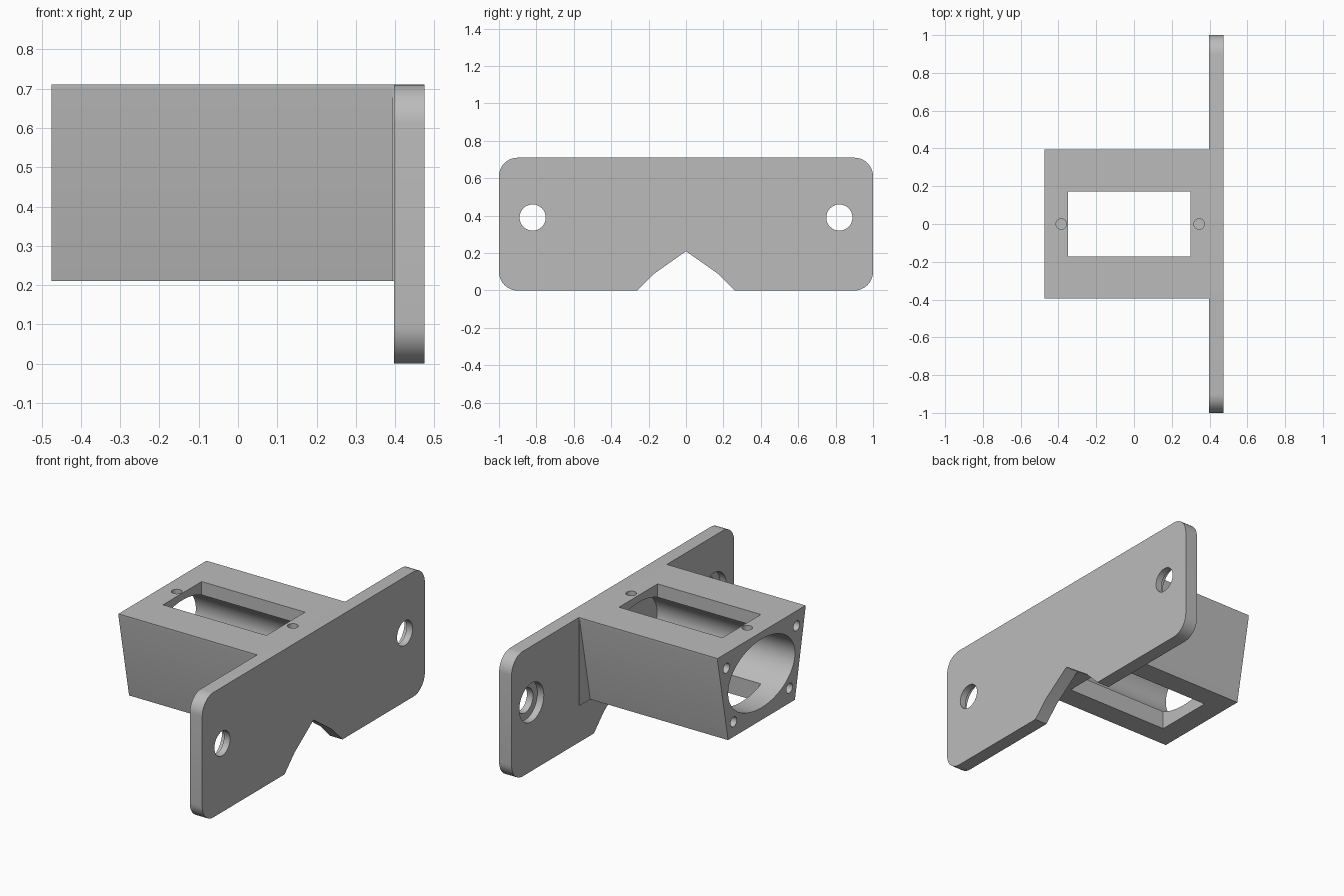
import bpy, bmesh
from math import cos, sin, pi, radians
from mathutils import Vector

cube = bpy.data.objects.get("Cube")
if cube:
    bpy.data.objects.remove(cube, do_unlink=True)

grey = bpy.data.materials.new("plain_grey")
grey.use_nodes = True
COLOUR = (0.5, 0.5, 0.5, 1)
grey.diffuse_color = COLOUR
grey.node_tree.nodes["Principled BSDF"].inputs["Base Color"].default_value = COLOUR


def prism(name, outline, low, high, axis="X"):
    """Extrude an outline along x (outline in y, z) or along z (outline in x, y)."""
    bm = bmesh.new()
    place = (lambda a, b, t: (t, a, b)) if axis == "X" else (lambda a, b, t: (a, b, t))
    face = bm.faces.new([bm.verts.new(place(a, b, low)) for a, b in outline])
    grown = bmesh.ops.extrude_face_region(bm, geom=[face])["geom"]
    shift = Vector(place(0, 0, high - low))
    bmesh.ops.translate(bm, vec=shift, verts=[g for g in grown if isinstance(g, bmesh.types.BMVert)])
    bmesh.ops.recalc_face_normals(bm, faces=bm.faces[:])
    mesh = bpy.data.meshes.new(name)
    bm.to_mesh(mesh)
    bm.free()
    mesh.materials.append(grey)
    ob = bpy.data.objects.new(name, mesh)
    bpy.context.collection.objects.link(ob)
    return ob


def ellipse(a, b, ra, rb=None, n=32):
    rb = rb or ra
    return [(a + ra * cos(2 * pi * i / n), b + rb * sin(2 * pi * i / n)) for i in range(n)]


def rect(a0, a1, b0, b1):
    return [(a0, b0), (a1, b0), (a1, b1), (a0, b1)]


def corner(a, b, r, start, n=10):
    return [(a + r * cos(start + pi / 2 * i / n), b + r * sin(start + pi / 2 * i / n))
            for i in range(n + 1)]


def combine(ob, other, operation="DIFFERENCE"):
    """Apply one boolean, then drop the helper."""
    other.hide_render = True
    mod = ob.modifiers.new("combine", "BOOLEAN")
    mod.operation = operation
    mod.solver = "EXACT"
    mod.object = other
    bpy.ops.object.select_all(action="DESELECT")
    bpy.context.view_layer.objects.active = ob
    ob.select_set(True)
    bpy.ops.object.modifier_apply(modifier=mod.name)
    bpy.data.objects.remove(other, do_unlink=True)


def smooth(ob):
    bpy.ops.object.select_all(action="DESELECT")
    bpy.context.view_layer.objects.active = ob
    ob.select_set(True)
    bpy.ops.object.shade_smooth_by_angle(angle=radians(30))


HEIGHT, BASE = 0.71, 0.21
INNER, OUTER, END = 0.397, 0.475, -0.475
R = 0.1

# Mounting plate: rounded rectangle with a peaked notch in its lower edge
notch = [(-0.26, 0), (-0.17, 0.09), (0, BASE), (0.17, 0.09), (0.26, 0)]
outline = (corner(-1 + R, R, R, pi) + notch + corner(1 - R, R, R, -pi / 2)
           + corner(1 - R, HEIGHT - R, R, 0) + corner(-1 + R, HEIGHT - R, R, pi / 2))
plate = prism("mounting_plate", outline, INNER, OUTER)

# Bolt holes, counterbored on the housing side
for side in (-1, 1):
    combine(plate, prism("bolt_hole", ellipse(side * 0.82, 0.39, 0.07), INNER - 0.1, OUTER + 0.1))
    combine(plate, prism("counterbore", ellipse(side * 0.82, 0.39, 0.11), INNER - 0.1, INNER + 0.04))

# Housing: tapered sides under a thin straight lip
W, FOOT, LIP = 0.395, 0.3, 0.697
pad_x = INNER - 0.005
housing = prism("housing", [(-FOOT, BASE), (FOOT, BASE), (W, LIP), (W, HEIGHT),
                            (-W, HEIGHT), (-W, LIP)], END, pad_x)

# Oval bore, open at the far end
combine(housing, prism("bore", ellipse(0, 0.475, 0.3, 0.195, 64), END - 0.1, pad_x + 0.1))

# Window through top and bottom
combine(housing, prism("window", rect(-0.35, 0.3, -0.173, 0.173), 0, 1, "Z"))

# Screw holes in the top and in the open end
for x in (-0.385, 0.345):
    combine(housing, prism("top_screw_hole", ellipse(x, 0, 0.028, n=20), 0.55, 1, "Z"))
for side in (-1, 1):
    for y, z in ((0.315, 0.625), (0.25, 0.295)):
        combine(housing, prism("end_screw_hole", ellipse(side * y, z, 0.028, n=20),
                               END - 0.1, END + 0.2))

# Thin backing pad between housing and plate
pad = prism("backing_pad", rect(-W, W, BASE, HEIGHT), pad_x, INNER)

for ob in (plate, housing, pad):
    smooth(ob)
